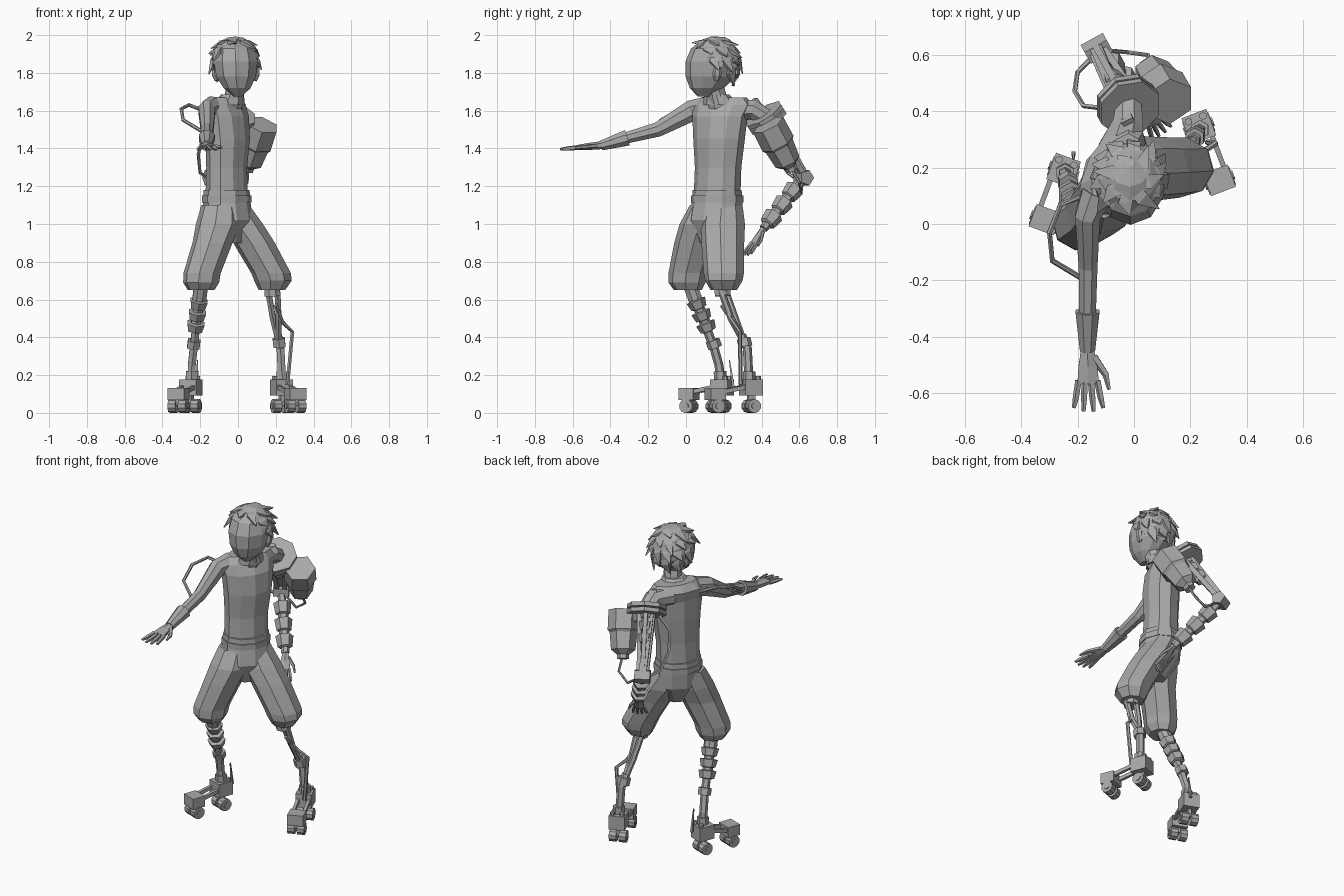
import bpy, bmesh, math
from mathutils import Vector

if "Cube" in bpy.data.objects:
    bpy.data.objects.remove(bpy.data.objects["Cube"], do_unlink=True)

grey = bpy.data.materials.new("plain_grey")
grey.use_nodes = True
grey.diffuse_color = (0.4, 0.4, 0.4, 1)
grey.node_tree.nodes["Principled BSDF"].inputs["Base Color"].default_value = grey.diffuse_color

UP = Vector((0, 0, 1))
SHOULDERS = Vector((0.49, 0.87, 0))  # body is turned, shoulders run this way


def loft(name, rings, sides=8, across=None, axis=None):
    """Skin a run of rings, each (centre, half width, half height)."""
    bm = bmesh.new()
    centres = [Vector(ring[0]) for ring in rings]
    last = len(rings) - 1
    loops = []
    for i, (_, wide, high) in enumerate(rings):
        along = axis or (centres[min(i + 1, last)] - centres[max(i - 1, 0)]).normalized()
        side = Vector(across) if across else Vector((1, 0, 0))
        if abs(side.normalized().dot(along)) > 0.95:
            side = Vector((0, 1, 0))
        side = (side - along * side.dot(along)).normalized()
        over = along.cross(side)
        loop = []
        for k in range(sides):
            angle = math.tau * (k + 0.5) / sides
            offset = side * wide * math.cos(angle) + over * high * math.sin(angle)
            loop.append(bm.verts.new(centres[i] + offset))
        loops.append(loop)
    for low, top in zip(loops, loops[1:]):
        for k in range(sides):
            n = (k + 1) % sides
            bm.faces.new((low[k], low[n], top[n], top[k]))
    bm.faces.new(loops[0])
    bm.faces.new(loops[-1])
    bmesh.ops.recalc_face_normals(bm, faces=bm.faces)
    mesh = bpy.data.meshes.new(name)
    bm.to_mesh(mesh)
    bm.free()
    mesh.materials.append(grey)
    obj = bpy.data.objects.new(name, mesh)
    bpy.context.collection.objects.link(obj)


def tube(name, points, radius, sides=6):
    loft(name, [(p, radius, radius) for p in points], sides)


def box(name, start, end, wide, high, across=None):
    root = math.sqrt(2)
    loft(name, [(p, wide * root, high * root) for p in (start, end)], 4, across)


def segmented(name, start, end, count, big, small, sides=6):
    """Stack of tapered sleeves on a thinner core."""
    start, end = Vector(start), Vector(end)
    rings = []
    for i in range(count):
        for step, radius in ((0.02, small), (0.08, big), (0.74, big * 0.82), (0.8, small)):
            rings.append((start.lerp(end, (i + step) / count), radius, radius))
    loft(name, rings, sides)


def stack(name, levels, sides, across):
    """Upright body part from (x, y, z, half width, half depth) levels."""
    loft(name, [((x, y, z), w, d) for x, y, z, w, d in levels], sides, across, UP)


def hand(name, wrist, forward, side, size):
    wrist, forward = Vector(wrist), Vector(forward).normalized()
    side = Vector(side).normalized()
    at = lambda f, s: wrist + (forward * f + side * s) * size
    loft(name + "_palm", [(at(0, 0), 0.024 * size, 0.02 * size), (at(0.06, 0), 0.036 * size, 0.018 * size),
                          (at(0.12, 0), 0.042 * size, 0.014 * size)], 6, side)
    for i in range(4):
        spread = i - 1.5
        reach = 0.22 - 0.012 * abs(spread)
        loft(name + "_finger", [(at(0.11, spread * 0.021), 0.012 * size, 0.013 * size),
                                (at(0.17, spread * 0.028), 0.011 * size, 0.012 * size),
                                (at(reach, spread * 0.033), 0.007 * size, 0.007 * size)], 5, side)
    loft(name + "_thumb", [(at(0.03, 0.02), 0.016 * size, 0.013 * size), (at(0.09, 0.06), 0.012 * size, 0.01 * size),
                           (at(0.14, 0.07), 0.006 * size, 0.006 * size)], 5)


def foot(name, rear, front):
    rear, front = Vector(rear), Vector(front)
    ahead = (front - rear).normalized()
    side = ahead.cross(UP)
    for part, place, lift, length, high in (("heel", rear, 0.135, 0.05, 0.043), ("toe", front, 0.1, 0.042, 0.033)):
        centre = place + UP * lift
        box(name + "_" + part + "_block", centre - ahead * length, centre + ahead * length, 0.047, high, side)
        for k in (-1, 1):
            hub = place + UP * 0.036
            tube(name + "_" + part + "_wheel", [hub + side * k * 0.008, hub + side * k * 0.05], 0.037, 10)
            tube(name + "_" + part + "_hub", [hub + side * k * 0.04, hub + side * k * 0.055], 0.018, 8)
        box(name + "_" + part + "_fork", place + UP * 0.04, centre, 0.01, 0.02, side)
    for k in (-1, 1):
        shift = side * k * 0.032
        box(name + "_rail", rear + shift + UP * 0.145, front + shift + UP * 0.105, 0.009, 0.011, side)
        knob = rear + side * k * 0.028 - ahead * 0.03
        tube(name + "_bolt", [knob + UP * 0.16, knob + UP * 0.195], 0.014)


# torso, neck and collar
stack("torso", [(-0.06, 0.165, 1.16, 0.13, 0.105), (-0.06, 0.17, 1.3, 0.13, 0.1),
                (-0.055, 0.175, 1.45, 0.145, 0.108), (-0.06, 0.18, 1.57, 0.158, 0.102),
                (-0.075, 0.195, 1.63, 0.175, 0.093), (-0.065, 0.2, 1.67, 0.135, 0.066)], 10, SHOULDERS)
stack("collar", [(-0.05, 0.18, 1.63, 0.1, 0.085), (-0.03, 0.165, 1.685, 0.068, 0.06)], 8, SHOULDERS)
loft("neck", [((-0.03, 0.175, 1.62), 0.055, 0.06), ((-0.005, 0.14, 1.77), 0.05, 0.05)], 8)

# head with pointed chin and ears
stack("head", [(0, 0.1, 1.675, 0.022, 0.038), (-0.005, 0.11, 1.72, 0.075, 0.09),
               (-0.01, 0.133, 1.78, 0.11, 0.135), (-0.012, 0.14, 1.86, 0.122, 0.143),
               (-0.015, 0.145, 1.93, 0.108, 0.118), (-0.015, 0.15, 1.97, 0.06, 0.06)], 10, (1, 0, 0))
for k in (-1, 1):
    loft("ear", [((-0.012 + k * 0.1, 0.16, 1.76), 0.012, 0.014), ((-0.012 + k * 0.112, 0.165, 1.79), 0.016, 0.024),
                 ((-0.012 + k * 0.115, 0.17, 1.83), 0.014, 0.02)], 6)

# hair cap, tilted to the back, and rows of pointed locks
crown = Vector((-0.015, 0.15, 1.85))
tilt = Vector((0, 0.45, 0.89))
loft("hair_cap", [(crown + tilt * t, w, d) for t, w, d in
                  ((-0.03, 0.122, 0.135), (0.03, 0.129, 0.138), (0.08, 0.113, 0.118),
                   (0.12, 0.075, 0.08), (0.15, 0.015, 0.015))], 10, (1, 0, 0), tilt.normalized())
for row, (height, count, back_only) in enumerate(((62, 7, -2), (38, 11, -0.75), (12, 13, 0), (-16, 12, 0.3))):
    for i in range(count):
        around = math.tau * (i + 0.5 * (row % 2)) / count
        rise = math.radians(height)
        if math.sin(around) < back_only:
            continue
        out = Vector((math.cos(around) * math.cos(rise), math.sin(around) * math.cos(rise), math.sin(rise)))
        down = Vector((math.cos(around) * out.z, math.sin(around) * out.z, -math.cos(rise)))
        root = crown + Vector((out.x * 0.115, out.y * 0.128, out.z * 0.13))
        length = 0.065 + 0.025 * math.sin(i * 2.4)
        swirl = out.cross(down) * 0.025
        flare = 0.014 + 0.01 * math.sin(i * 1.7)
        loft("hair_lock", [(root - down * 0.03 - out * 0.01, 0.028, 0.014),
                           (root + down * 0.015 + out * 0.004, 0.036, 0.017),
                           (root + down * length + out * flare + swirl, 0.003, 0.003)], 4, out.cross(down))

# right arm with flared cuff and hand
loft("right_sleeve", [((-0.13, 0.11, 1.62), 0.06, 0.06), ((-0.165, 0.03, 1.6), 0.048, 0.06),
                      ((-0.163, -0.15, 1.5), 0.036, 0.042), ((-0.165, -0.32, 1.455), 0.032, 0.032)], 8)
loft("right_cuff", [((-0.165, -0.31, 1.457), 0.046, 0.046), ((-0.165, -0.45, 1.415), 0.029, 0.028)], 8)
hand("right_hand", (-0.165, -0.44, 1.418), (0.02, -1, -0.1), (1, 0, 0), 1.06)
tube("right_shoulder_loop", [(-0.18, 0.1, 1.6), (-0.26, 0.07, 1.63), (-0.3, -0.03, 1.61),
                             (-0.29, -0.13, 1.55), (-0.19, -0.19, 1.49)], 0.01)

# shorts: waist, belt and two baggy legs
stack("shorts_seat", [(-0.06, 0.165, 1.18, 0.135, 0.117), (-0.06, 0.165, 1.12, 0.14, 0.12),
                      (-0.05, 0.155, 1.02, 0.15, 0.125), (-0.035, 0.14, 0.9, 0.07, 0.06)], 10, SHOULDERS)
stack("waistband", [(-0.06, 0.165, 1.115, 0.144, 0.126), (-0.06, 0.165, 1.15, 0.144, 0.126)], 10, SHOULDERS)
stack("right_shorts_leg", [(-0.095, 0.12, 1.1, 0.1, 0.1), (-0.105, 0.085, 1, 0.12, 0.118),
                           (-0.135, 0.05, 0.9, 0.115, 0.105), (-0.19, 0.01, 0.74, 0.105, 0.098),
                           (-0.195, 0.005, 0.69, 0.1, 0.095), (-0.195, 0.01, 0.65, 0.075, 0.07)], 8, SHOULDERS)
stack("left_shorts_leg", [(-0.04, 0.2, 1.1, 0.1, 0.1), (0.015, 0.195, 1, 0.118, 0.118),
                          (0.085, 0.195, 0.9, 0.115, 0.11), (0.175, 0.2, 0.74, 0.108, 0.105),
                          (0.185, 0.2, 0.7, 0.1, 0.1), (0.18, 0.2, 0.65, 0.07, 0.07)], 8, SHOULDERS)

# right mechanical leg
tube("right_knee", [(-0.195, 0.02, 0.68), (-0.205, 0.05, 0.6)], 0.04, 8)
segmented("right_shin_sleeves", (-0.205, 0.05, 0.6), (-0.23, 0.125, 0.42), 3, 0.052, 0.03)
tube("right_shin", [(-0.22, 0.1, 0.47), (-0.235, 0.15, 0.34), (-0.245, 0.175, 0.25), (-0.245, 0.185, 0.14)], 0.024)
tube("right_ankle_band", [(-0.232, 0.14, 0.385), (-0.237, 0.155, 0.345)], 0.038)
tube("right_ankle", [(-0.245, 0.18, 0.22), (-0.245, 0.185, 0.15)], 0.034)
loft("right_heel_spike", [((-0.215, 0.25, 0.14), 0.01, 0.01), ((-0.215, 0.23, 0.28), 0.004, 0.004)], 4)
foot("right_foot", (-0.25, 0.19, 0), (-0.315, 0.015, 0))

# left mechanical leg with outer strut
tube("left_knee", [(0.18, 0.19, 0.68), (0.183, 0.195, 0.62)], 0.045, 8)
for k in (-1, 1):
    tube("left_shin_rod", [(0.185 + k * 0.024, 0.2 - k * 0.012, 0.64), (0.2 + k * 0.015, 0.25 - k * 0.012, 0.5),
                           (0.215, 0.305, 0.38)], 0.018)
tube("left_shin", [(0.212, 0.295, 0.41), (0.225, 0.325, 0.34), (0.235, 0.335, 0.14)], 0.024)
tube("left_ankle_band", [(0.215, 0.305, 0.395), (0.22, 0.315, 0.35)], 0.037)
tube("left_ankle", [(0.234, 0.335, 0.22), (0.235, 0.335, 0.15)], 0.034)
tube("left_strut", [(0.2, 0.19, 0.57), (0.235, 0.25, 0.48), (0.288, 0.285, 0.43), (0.262, 0.29, 0.15)], 0.011)
foot("left_foot", (0.23, 0.345, 0), (0.303, 0.155, 0))

# left mechanical shoulder with octagonal plates
shoulder, elbow = Vector((-0.02, 0.42, 1.565)), Vector((-0.13, 0.62, 1.245))
reach = (elbow - shoulder).normalized()
loft("left_shoulder", [((-0.05, 0.26, 1.6), 0.085, 0.06), ((-0.02, 0.36, 1.605), 0.058, 0.055),
                       (shoulder, 0.05, 0.05)], 8)
for shift in (-0.024, 0.008):
    tube("shoulder_plate", [shoulder + reach * shift, shoulder + reach * (shift + 0.024)], 0.115, 8)

# upper arm rods, beam and elbow
segmented("upper_arm_core", shoulder, shoulder.lerp(elbow, 0.55), 3, 0.045, 0.028)
side = reach.cross(UP).normalized()
over = side.cross(reach)
for k in (-1, 0, 1):
    shift = side * k * 0.042 + over * (0.04 - 0.04 * abs(k))
    box("upper_arm_rod", shoulder + shift, elbow + shift * 0.5, 0.012, 0.014, side)
box("upper_arm_beam", Vector((-0.02, 0.36, 1.66)), elbow + over * 0.02, 0.022, 0.012, side)
tube("elbow_joint", [elbow - side * 0.045, elbow + side * 0.045], 0.042, 5)

# forearm and hand
wrist = Vector((0.045, 0.41, 0.975))
segmented("forearm_sleeves", elbow.lerp(wrist, 0.18), elbow.lerp(wrist, 0.97), 3, 0.052, 0.03)
tube("left_wrist", [elbow, wrist], 0.024)
hand("left_hand", wrist, (0.055, -0.09, -0.14), (0.8, 0.5, 0), 0.82)

# canister on the shoulder with nozzle
head_end, tail_end = Vector((0.128, 0.435, 1.525)), Vector((0.062, 0.54, 1.325))
loft("canister", [(head_end.lerp(tail_end, t), r, r) for t, r in
                  ((0, 0.09), (0.5, 0.092), (0.56, 0.08), (0.98, 0.07), (1.1, 0.035), (1.2, 0.035))], 6)
tube("canister_mount", [shoulder, head_end.lerp(tail_end, 0.3)], 0.04)

# cables
tube("canister_cable", [head_end.lerp(tail_end, 1.1), (0.05, 0.6, 1.22), (-0.02, 0.61, 1.17), elbow], 0.008, 5)
tube("arm_cable", [(-0.1, 0.41, 1.54), (-0.18, 0.42, 1.47), (-0.21, 0.47, 1.37),
                   (-0.2, 0.54, 1.27), (-0.13, 0.61, 1.22)], 0.009, 5)
